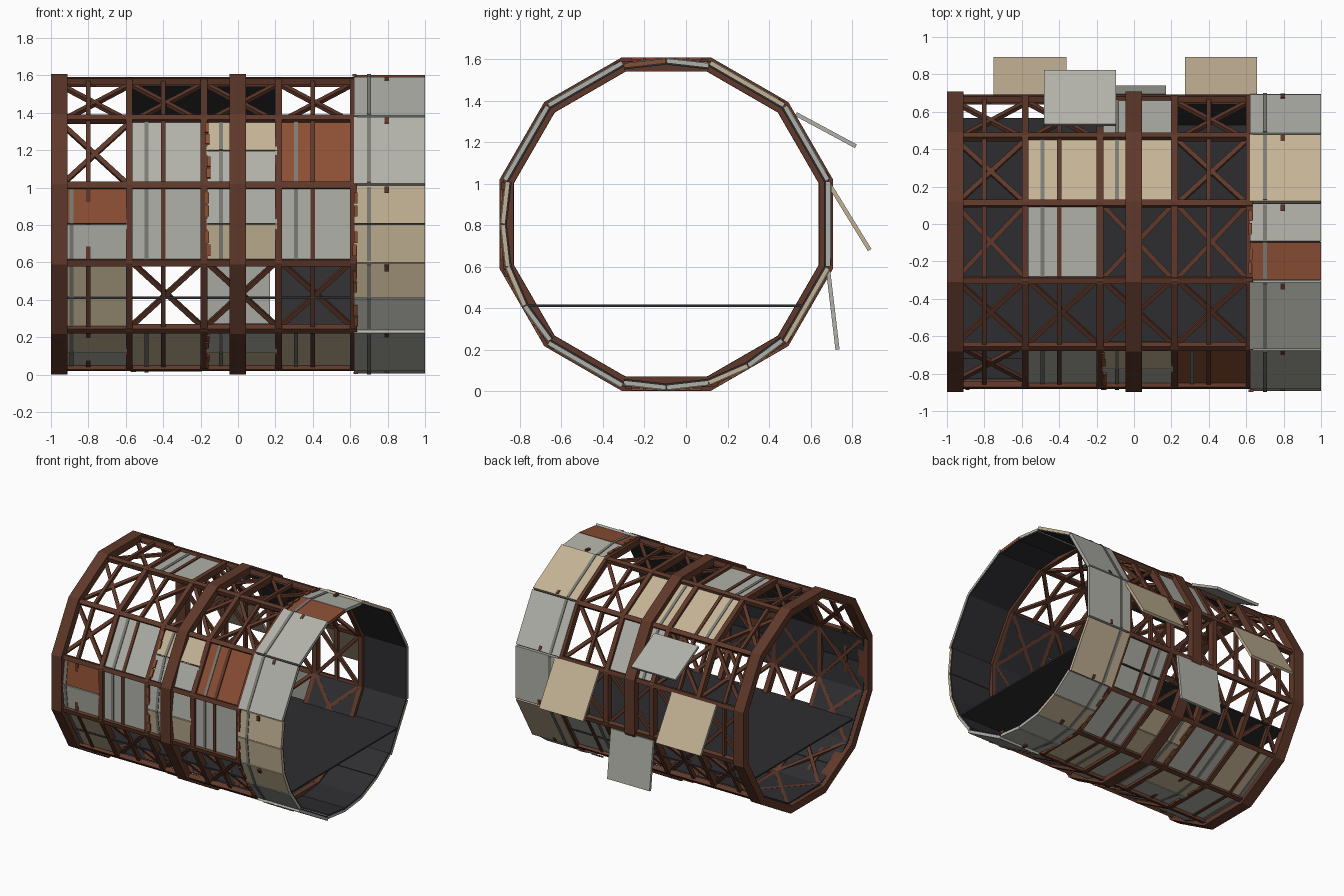
import bpy, bmesh, math, random
from mathutils import Vector

if "Cube" in bpy.data.objects:
    bpy.data.objects.remove(bpy.data.objects["Cube"])

random.seed(4)
CY, CZ = -0.095, 0.805            # hull axis, running along x
X = Vector((1, 0, 0))
BAYS = [-0.78, -0.38, 0.02, 0.42, 0.81]


def material(name, rgb):
    m = bpy.data.materials.new(name)
    m.diffuse_color = (*rgb, 1)
    m.use_nodes = True
    m.node_tree.nodes["Principled BSDF"].inputs["Base Color"].default_value = m.diffuse_color
    return m


MATS = {
    'brown': material('rust_brown', (0.115, 0.04, 0.023)),
    'G': material('grey_plate', (0.44, 0.44, 0.40)),
    'T': material('tan_plate', (0.55, 0.45, 0.30)),
    'O': material('rust_orange', (0.26, 0.078, 0.034)),
    'dark': material('dark_liner', (0.027, 0.027, 0.031)),
    'strip': material('seam_grey', (0.20, 0.20, 0.18)),
}
PARTS = {}                        # (name, material) -> bmesh


def part(name, mat):
    return PARTS.setdefault((name, mat), bmesh.new())


def P(k, x, t, r):
    """Point on hull side k: t along the side, r out from the axis."""
    a = math.radians(30 * k)
    return Vector((x, CY + r * math.cos(a) - t * math.sin(a),
                   CZ + r * math.sin(a) + t * math.cos(a)))


def bar(bm, a, b, side, width, thick):
    """Rectangular bar from a to b."""
    s = side.normalized()
    n = (b - a).cross(s).normalized() * thick / 2
    s = s * width / 2
    v = [[bm.verts.new(p + i * s + j * n) for i, j in ((-1, -1), (1, -1), (1, 1), (-1, 1))]
         for p in (a, b)]
    bm.faces.new(v[0])
    bm.faces.new(v[1])
    for i in range(4):
        j = (i + 1) % 4
        bm.faces.new((v[0][i], v[0][j], v[1][j], v[1][i]))


def ring(bm, x, width, outer, inner):
    """Twelve-sided hoop; sizes are measured to the flats."""
    prof = [(x - width / 2, outer), (x + width / 2, outer), (x + width / 2, inner), (x - width / 2, inner)]
    loops = []
    for k in range(12):
        loops.append([bm.verts.new(P(k, px, r * math.tan(math.pi / 12), r)) for px, r in prof])
    for k in range(12):
        a, b = loops[k], loops[(k + 1) % 12]
        for i in range(4):
            j = (i + 1) % 4
            bm.faces.new((a[i], a[j], b[j], b[i]))


# Hoops: two heavy, four medium, thin ones mid-bay
for x in (-0.955, -0.002):
    ring(part('main_hoops', 'brown'), x, 0.087, 0.803, 0.745)
for x in (-0.582, -0.182, 0.217, 0.617):
    ring(part('bay_hoops', 'brown'), x, 0.036, 0.785, 0.735)
for x in (-0.8, -0.4, 0.4):
    ring(part('thin_hoops', 'brown'), x, 0.024, 0.773, 0.745)

# Long beams along each corner, and crossed braces
for k in range(12):
    c = 0.765 * math.tan(math.pi / 12)
    a, b = P(k, -0.99, c, 0.765), P(k, 0.63, c, 0.765)
    bar(part('long_beams', 'brown'), a, b, P(k + 0.5, 0, 1, 0) - P(k, 0, 0, 0), 0.035, 0.035)
    for x in (-0.765, -0.382, 0.018, 0.417):
        for s in (-1, 1):
            a, b = P(k, x - 0.18, -0.19 * s, 0.745), P(k, x + 0.18, 0.19 * s, 0.745)
            n = P(k, 0, 0, 1) - P(k, 0, 0, 0)
            bar(part('cross_braces', 'brown'), a, b, n, 0.022, 0.026)

# Hull plates: one row per side, one entry per bay, two letters = split plate
PLATES = [". . . . G", ". . G . G", ". T T . T", ". G . . GO", ". . . . G", ". G TG O G",
          "OG G GT G TT", "T . . . TG", "TG T GT T G", "G GT G T GG", "T G TT G TG", ". . . G T"]


def plate(k, x, w, t0, r0, t1, r1, kind):
    bar(part('hull_plates_' + kind, kind), P(k, x, t0, r0), P(k, x, t1, r1), X, w, 0.02)
    bar(part('plate_liners', 'dark'), P(k, x, t0, r0 - 0.015), P(k, x, t1, r1 - 0.015), X, w - 0.004, 0.01)
    sx = x - 0.11
    bar(part('plate_strips', 'strip'), P(k, sx, t0 * 0.97, r0 + 0.011), P(k, sx, t1 * 0.97, r1 + 0.011),
        X, 0.022, 0.008)


for k, row in enumerate(PLATES):
    for b, spec in enumerate(row.split()):
        if spec == '.':
            continue
        last = b == 4
        x, w = BAYS[b], (0.38 if last else 0.375)
        if len(spec) == 1:
            r, h = (0.78, 0.205) if last else (0.755, 0.2)
            plate(k, x, w, -h, r, h, r, spec)
        else:
            r0, r1 = (0.765, 0.788) if last else (0.752, 0.778)
            plate(k, x, w, -0.204, r0, -0.002, r1, spec[0])
            plate(k, x, w, 0.002, r1, 0.204, r0, spec[1])
            # torn rusty edge scraps
            for t in (-0.14, -0.07, 0.07, 0.14):
                e = x - w / 2 + random.uniform(0, 0.012)
                r = r1 + 0.008
                bar(part('rust_scraps', 'O'), P(k, e, t - 0.03, r), P(k, e, t + 0.03, r), X, 0.02, 0.012)
        if last:
            bar(part('plate_clips', 'brown'), P(k, 0.795, -0.2, 0.787), P(k, 0.795, -0.165, 0.787), X, 0.022, 0.014)

# Loose plates hanging off the back
FLAPS = [(-0.29, 0.385, 0.53, 1.335, 0.818, 1.18, 'G'),
         (-0.555, 0.39, 0.685, 1.005, 0.885, 0.68, 'T'),
         (0.465, 0.385, 0.685, 1.005, 0.885, 0.68, 'T'),
         (-0.015, 0.37, 0.685, 0.58, 0.73, 0.2, 'G')]
for i, (x, w, y0, z0, y1, z1, kind) in enumerate(FLAPS):
    bar(part('loose_plate_%d' % (i + 1), kind), Vector((x, y0, z0)), Vector((x, y1, z1)), X, w, 0.02)

# Deck inside the hull
bar(part('deck', 'dark'), Vector((-0.95, CY, 0.411)), Vector((0.995, CY, 0.411)), Vector((0, 1, 0)), 1.325, 0.012)

# Turn every collected part into an object
for (name, mat), bm in PARTS.items():
    bmesh.ops.recalc_face_normals(bm, faces=bm.faces)
    me = bpy.data.meshes.new(name)
    bm.to_mesh(me)
    bm.free()
    me.materials.append(MATS[mat])
    bpy.context.collection.objects.link(bpy.data.objects.new(name, me))
